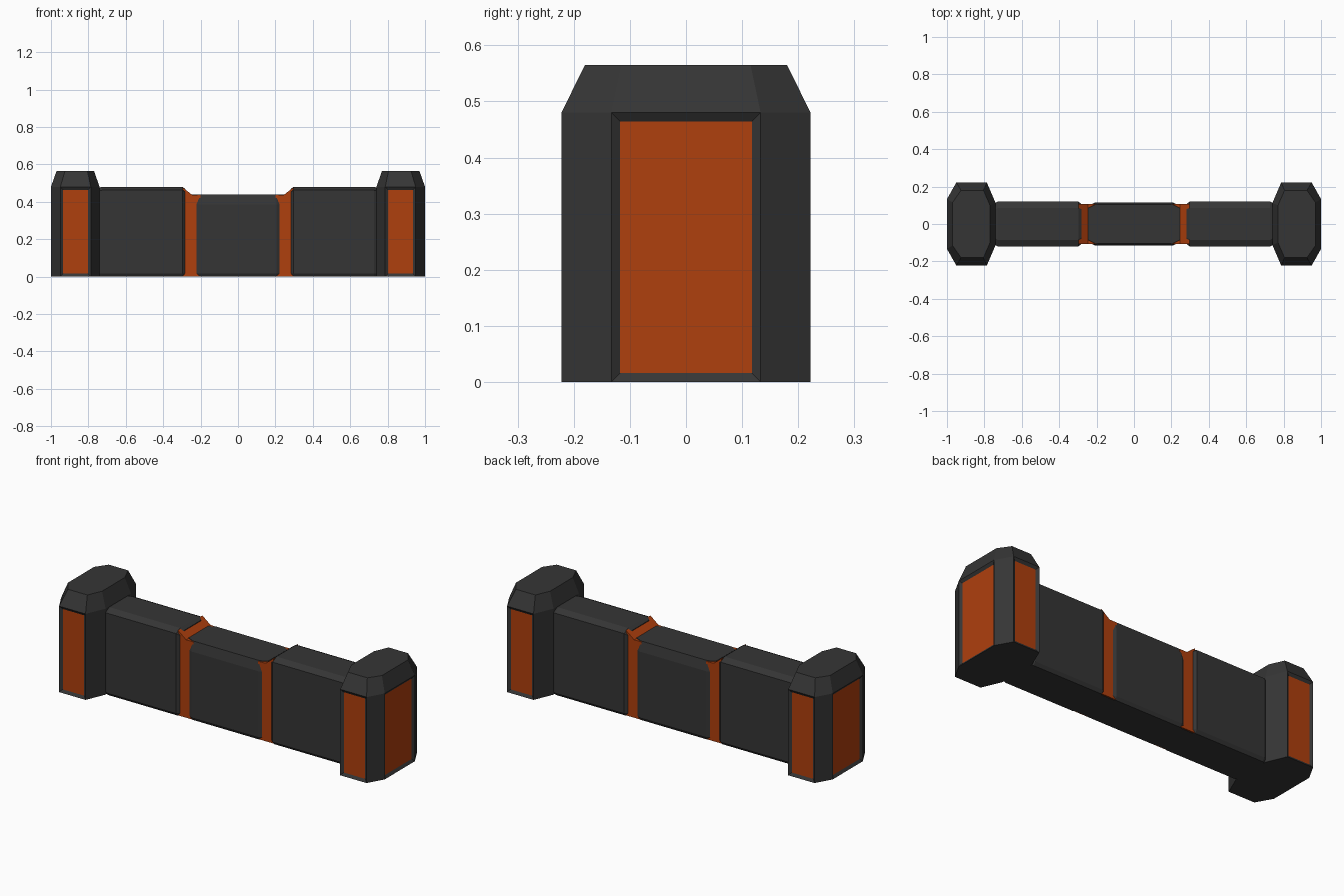
import bpy, bmesh

if "Cube" in bpy.data.objects:
    bpy.data.objects.remove(bpy.data.objects["Cube"])


def material(name, rgb):
    m = bpy.data.materials.new(name)
    m.diffuse_color = (*rgb, 1)
    m.use_nodes = True
    m.node_tree.nodes["Principled BSDF"].inputs["Base Color"].default_value = m.diffuse_color
    return m


DARK = material("charcoal", (0.036, 0.036, 0.036))
ORANGE = material("burnt orange", (0.43, 0.05, 0.004))


def finish(bm, name, *mats):
    bmesh.ops.recalc_face_normals(bm, faces=bm.faces)
    me = bpy.data.meshes.new(name)
    bm.to_mesh(me)
    bm.free()
    for m in mats:
        me.materials.append(m)
    ob = bpy.data.objects.new(name, me)
    bpy.context.collection.objects.link(ob)
    return ob


def loft(rings):
    """Skin a list of equal-length point rings and cap both ends."""
    bm = bmesh.new()
    loops = [[bm.verts.new(p) for p in r] for r in rings]
    n = len(loops[0])
    for a, b in zip(loops, loops[1:]):
        for i in range(n):
            j = (i + 1) % n
            bm.faces.new((a[i], a[j], b[j], b[i]))
    bm.faces.new(loops[0])
    bm.faces.new(loops[-1])
    bmesh.ops.recalc_face_normals(bm, faces=bm.faces)
    return bm


def section(x, half):
    """Mirrored wall cross-section at x from (y, z) points of one side."""
    pts = half + [(-y, z) for y, z in reversed(half)]
    return [(x, y, z) for y, z in pts]


def octagon(s, x0, x1, x2, x3, ya, yb, yc, z):
    pts = [(x0, -ya), (x1, -yc), (x2, -yc), (x3, -yb),
           (x3, yb), (x2, yc), (x1, yc), (x0, ya)]
    return [(s * x, y, z) for x, y in pts]


def end_post(s, name):
    base = (0.74, 0.787, 0.95, 1.0, 0.112, 0.133, 0.222)
    top = (0.77, 0.805, 0.925, 0.97, 0.10, 0.115, 0.18)
    bm = loft([octagon(s, *base, 0), octagon(s, *base, 0.48),
               octagon(s, *top, 0.565)])
    # recessed orange panels on the front, back and outer faces
    panels = [f for f in bm.faces if abs(f.normal.z) < 0.01
              and (abs(f.normal.y) > 0.99 or s * f.normal.x > 0.99)]
    bmesh.ops.inset_individual(bm, faces=panels, thickness=0.022, depth=-0.01)
    for f in panels:
        f.material_index = 1
    finish(bm, name, DARK, ORANGE)


def wall_panel(s, name):
    # tall panel with chamfered top edges and pinched ends
    def half(w, t):
        return [(w - 0.012, 0), (w, 0.018), (w, t - 0.018), (w - 0.035, t)]
    rings = [(0.75, 0.108, 0.475), (0.727, 0.12, 0.48),
             (0.298, 0.12, 0.48), (0.28, 0.106, 0.468)]
    finish(bm=loft([section(s * x, half(w, t)) for x, w, t in rings]), name=name
           ) .data.materials.append(DARK)


def orange_band(s, name):
    # glowing band that slopes down from the tall panel to the centre panel
    prof = [(0.2, 0.002), (0.296, 0.002), (0.296, 0.477), (0.245, 0.437), (0.2, 0.437)]
    finish(loft([[(s * x, y, z) for x, z in prof] for y in (-0.108, 0.108)]),
           name, ORANGE)


for s, side in ((-1, "left"), (1, "right")):
    end_post(s, side + "_end_post")
    wall_panel(s, side + "_wall_panel")
    orange_band(s, side + "_orange_band")

# lower centre panel with pinched ends and a steep upper chamfer
def centre_half(w):
    return [(w - 0.01, 0), (w, 0.018), (w, 0.385), (w - 0.012, 0.44)]


rings = [(-0.245, 0.097), (-0.207, 0.116), (0.207, 0.116), (0.245, 0.097)]
finish(loft([section(x, centre_half(w)) for x, w in rings]), "centre_panel", DARK)

# dark base running under the bands
core = [(0.101, 0), (0.101, 0.42)]
finish(loft([section(x, core) for x in (-0.74, 0.74)]), "wall_core", DARK)
